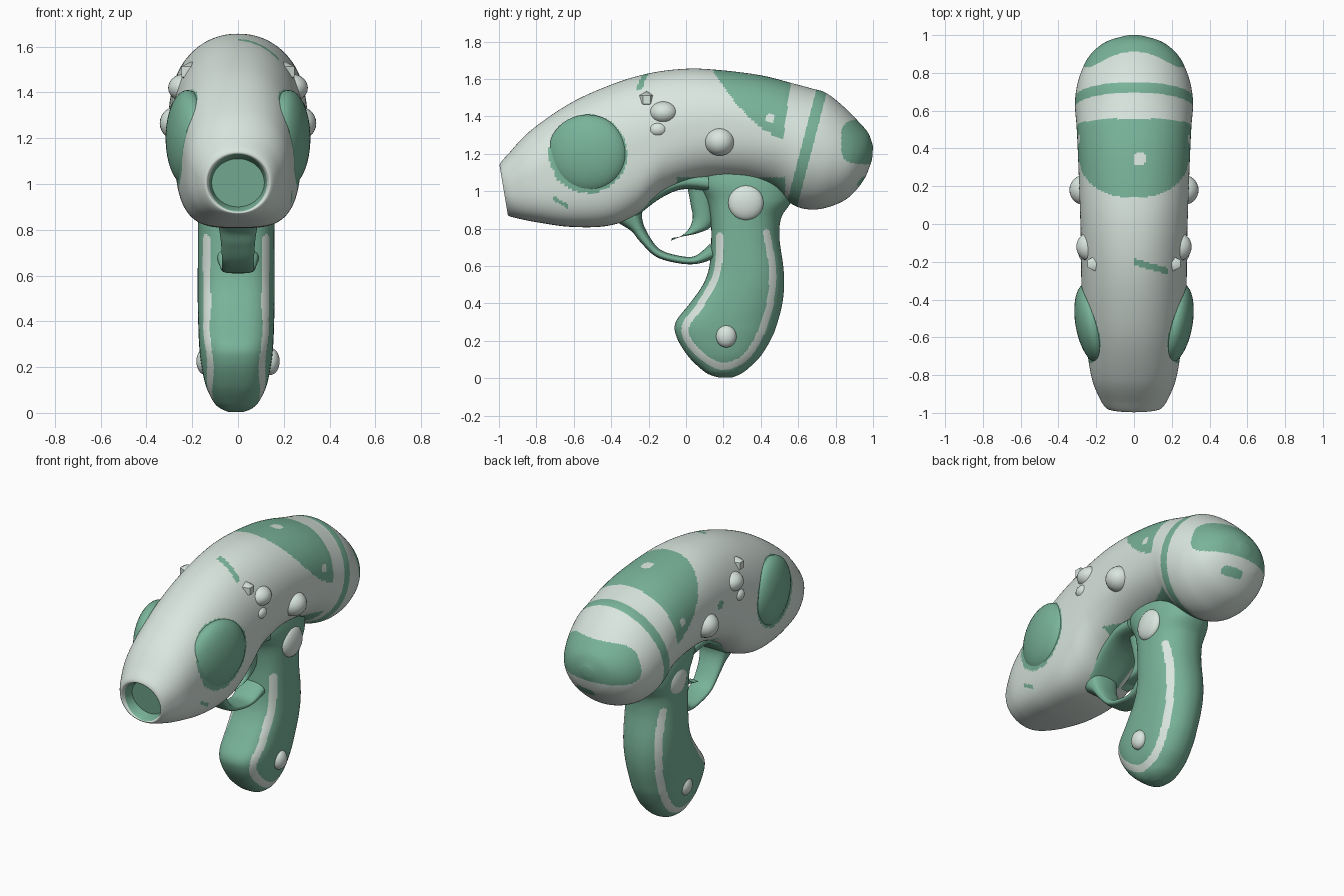
import bpy, bmesh, math
from mathutils import Vector

cube = bpy.data.objects.get("Cube")
if cube:
    bpy.data.objects.remove(cube, do_unlink=True)


def make_material(name, color):
    mat = bpy.data.materials.new(name)
    mat.diffuse_color = color
    mat.use_nodes = True
    mat.node_tree.nodes["Principled BSDF"].inputs["Base Color"].default_value = color
    return mat


PALE = make_material("pale grey", (0.70, 0.79, 0.74, 1))
GREEN = make_material("sea green", (0.19, 0.45, 0.32, 1))


def finish(name, bm, mats, rule=None):
    """Turn a bmesh into a smooth object, painting faces by a rule on their centre."""
    bmesh.ops.recalc_face_normals(bm, faces=bm.faces[:])
    if rule:
        for face in bm.faces:
            face.material_index = int(rule(face.calc_center_median()))
    mesh = bpy.data.meshes.new(name)
    bm.to_mesh(mesh)
    bm.free()
    for mat in mats:
        mesh.materials.append(mat)
    obj = bpy.data.objects.new(name, mesh)
    bpy.context.collection.objects.link(obj)
    bpy.ops.object.select_all(action='DESELECT')
    obj.select_set(True)
    bpy.context.view_layer.objects.active = obj
    bpy.ops.object.shade_smooth_by_angle(angle=math.radians(50))
    return obj


def smooth_rows(rows, steps):
    """Catmull-Rom interpolation of the section rows."""
    out = []
    last = len(rows) - 1
    for i in range(last):
        quad = [rows[max(i - 1, 0)], rows[i], rows[i + 1], rows[min(i + 2, last)]]
        for s in range(steps):
            t = s / steps
            out.append([0.5 * (2 * b + (c - a) * t + (2 * a - 5 * b + 4 * c - d) * t ** 2
                               + (3 * b - a - 3 * c + d) * t ** 3)
                        for a, b, c, d in zip(*quad)])
    return out + [list(rows[-1])]


def power(v, p):
    return math.copysign(abs(v) ** p, v)


def loft(name, rows, mats, rule=None, steps=8, sides=48):
    """Sections from (y0, z0) to a rounder (y1, z1), with half width and squareness."""
    bm = bmesh.new()
    rings = []
    for y0, z0, y1, z1, w, e in smooth_rows(rows, steps):
        ring = []
        for k in range(sides):
            a = 2 * math.pi * k / sides
            p = 2 / (e if math.cos(a) < 0 else min(e, 2.15))
            c = 0.5 + 0.5 * power(math.cos(a), p)
            ring.append(bm.verts.new((w * power(math.sin(a), p),
                                      y0 + (y1 - y0) * c, z0 + (z1 - z0) * c)))
        rings.append(ring)
    for r, q in zip(rings, rings[1:]):
        for k in range(sides):
            n = (k + 1) % sides
            bm.faces.new((r[k], r[n], q[n], q[k]))
    bm.faces.new(rings[0])
    bm.faces.new(rings[-1])
    return finish(name, bm, mats, rule)


def nub_pair(name, loc, size, mat, turn=0, segments=28):
    """A squashed ball on each flank."""
    for label, side in (("left", 1), ("right", -1)):
        bm = bmesh.new()
        bmesh.ops.create_uvsphere(bm, u_segments=segments, v_segments=segments // 2, radius=1)
        obj = finish(label + "_" + name, bm, [mat])
        obj.location = (side * loc[0], loc[1], loc[2])
        obj.scale = size
        obj.rotation_euler.z = side * turn


def body_is_green(p):
    x, y, z = p
    # muzzle bore
    if y < -0.8 and math.hypot(x, z - 1.005) < 0.126:
        return True
    # flank discs
    if math.hypot(y + 0.525, z - 1.2) < 0.21:
        return True
    # small flecks on the flanks
    if x > 0 and abs(y + 0.67) < 0.04 and abs(z - 0.94 + 0.6 * (y + 0.67)) < 0.012:
        return True
    if x < 0 and math.hypot((y - 0.06) / 0.035, (z - 1.35) / 0.022) < 1:
        return True
    # pale dots on the saddle patch
    if math.hypot(y - 0.45, z - 1.39) < 0.024:
        return False
    if z > 1.5 and math.hypot(x - 0.03, y - 0.345) < 0.035:
        return False
    # saddle patch over the top
    back = 0.52 + 0.13 * (z - 1.28)
    if y < back and z > 1.28 + 0.37 * (max(0.54 - y, 0) / 0.4) ** 1.7:
        return True
    # slanted band in front of the rear cap
    if abs(y - 0.57 - 0.26 * (z - 0.94)) < 0.03:
        return True
    # wide rounded patch and small slot on the rear
    if y > 0.8 and ((y - 1) / 0.17) ** 4 + ((z - 1.265) / 0.12) ** 4 < 1:
        return True
    if y > 0.8 and ((z - 1.055) / 0.025) ** 4 + ((x - 0.05) / 0.068) ** 4 < 1:
        return True
    # short dash on the top
    if 0 < x < 0.18 and z > 1.5 and abs(y + 0.2 + 0.28 * x) < 0.018:
        return True
    # underside above the grip
    return -0.05 < y < 0.53 and z < 1.075


# Body with muzzle, bore and rear cap
loft("body", [
    (-.885, .90, -.915, 1.11, .115, 2),
    (-.94, .885, -.98, 1.125, .128, 2),
    (-.95, .87, -.995, 1.145, .146, 2.1),
    (-.90, .855, -.95, 1.20, .18, 2.6),
    (-.80, .835, -.83, 1.325, .224, 3),
    (-.62, .81, -.62, 1.47, .255, 3.4),
    (-.42, .815, -.40, 1.57, .275, 3.4),
    (-.27, .87, -.20, 1.63, .28, 3),
    (-.12, .99, 0, 1.655, .282, 2.6),
    (.08, 1.06, .18, 1.648, .288, 2.5),
    (.30, 1.06, .40, 1.62, .296, 2.4),
    (.46, 1.01, .57, 1.577, .304, 2.1),
    (.56, .935, .67, 1.55, .312, 2),
    (.64, .905, .75, 1.525, .308, 2),
    (.74, .91, .84, 1.455, .285, 2),
    (.86, .96, .92, 1.375, .235, 2),
    (.95, 1.06, .975, 1.31, .15, 2),
    (.995, 1.17, 1.0, 1.24, .04, 2),
], [PALE, GREEN], body_is_green, steps=20, sides=160)

# Pale stripe following the outline of the grip
stripe = [Vector(p) for p in smooth_rows([
    (.18, .76), (.175, .62), (.15, .52), (.075, .39), (-.005, .275), (.025, .18),
    (.125, .09), (.22, .065), (.335, .13), (.43, .32), (.465, .55), (.43, .78)], 3)]


def on_stripe(p):
    q = Vector((p.y, p.z))
    for a, b in zip(stripe, stripe[1:]):
        t = max(0, min(1, (q - a).dot(b - a) / (b - a).length_squared))
        if (q - a.lerp(b, t)).length < 0.019:
            return True
    return False


# Grip, given as height, front, back and half width
grip = [
    (1.15, .03, .56, .15), (1.04, .06, .57, .172), (.95, .11, .565, .172),
    (.86, .13, .51, .168), (.75, .135, .50, .167), (.6, .125, .52, .168),
    (.5, .09, .525, .168), (.4, .02, .515, .166), (.3, -.055, .49, .162),
    (.22, -.05, .46, .154), (.12, .01, .40, .133), (.05, .08, .33, .1),
    (.02, .125, .285, .07), (.003, .18, .24, .03)]
handle = loft("grip", [(f, z, b, z, w, 2.7) for z, f, b, w in grip],
              [GREEN, PALE], on_stripe, steps=16, sides=160)
handle.location.x = -0.008

# Trigger guard, from the body round to the grip
loft("trigger_guard", [
    (-.36, .83, -.22, .95, .1, 3),
    (-.29, .785, -.235, .86, .085, 3),
    (-.245, .73, -.205, .775, .075, 3),
    (-.16, .65, -.14, .69, .07, 3),
    (-.04, .615, -.035, .655, .07, 3),
    (.06, .612, .05, .655, .075, 3),
    (.15, .64, .13, .72, .09, 3),
], [GREEN])

# Rail under the body above the guard opening
loft("guard_rail", [
    (-.27, .86, -.27, .95, .12, 3),
    (-.14, .96, -.14, 1.05, .13, 3),
    (-.02, 1.01, -.02, 1.1, .14, 3),
    (.12, 1.0, .12, 1.1, .15, 3),
], [GREEN])

# Curved trigger
loft("trigger", [
    (0, 1.06, .16, 1.06, .08, 2.5),
    (.025, .93, .15, .93, .06, 2.5),
    (.035, .85, .14, .82, .05, 2.5),
    (0, .78, .06, .775, .045, 2.5),
    (-.08, .735, -.075, .75, .03, 2.5),
], [GREEN])

# Discs and nubs on the flanks
nub_pair("flank_disc", (.22, -.527, 1.2), (.09, .216, .21), GREEN, math.radians(-10), 48)
nub_pair("rear_nub", (.262, .18, 1.265), (.08, .08, .075), PALE)
nub_pair("upper_nub", (.235, -.12, 1.42), (.07, .075, .06), PALE)
nub_pair("small_nub", (.255, -.15, 1.33), (.04, .05, .04), PALE)
nub_pair("spike_nub", (.205, -.21, 1.49), (.055, .045, .045), PALE, 0, 6)
nub_pair("pivot_nub", (.152, .32, .94), (.042, .095, .095), PALE)
nub_pair("grip_nub", (.14, .215, .225), (.042, .055, .06), PALE)
